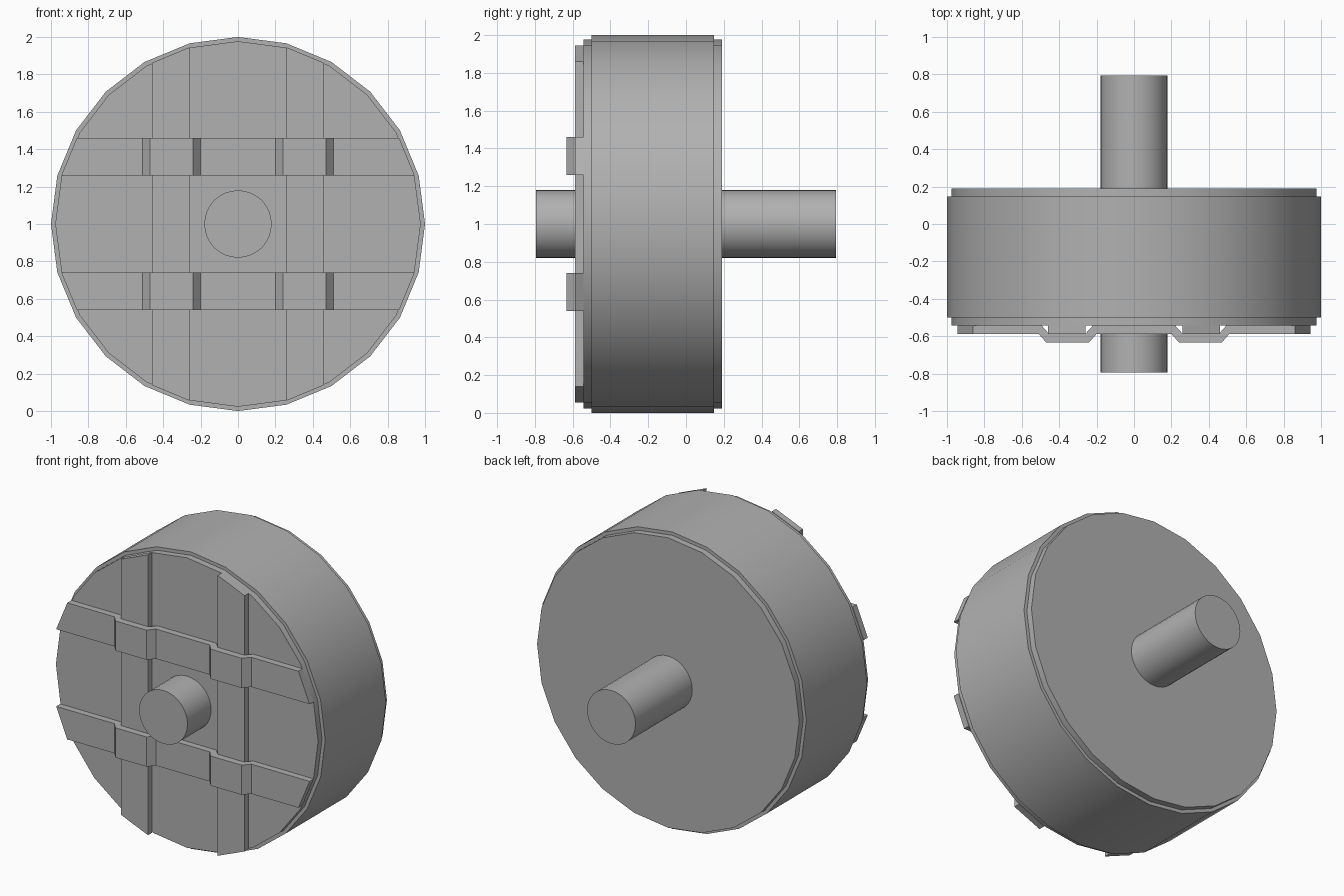
import bpy, bmesh
from math import pi

if "Cube" in bpy.data.objects:
    bpy.data.objects.remove(bpy.data.objects["Cube"])

SIDES, CZ = 24, 1.0
BACK, MID, FRONT = -0.543, -0.587, -0.633   # layered y levels on the front face

# Dark grey for every part
grey = bpy.data.materials.new("dark_grey")
grey.diffuse_color = (0.44, 0.44, 0.44, 1)
grey.use_nodes = True
grey.node_tree.nodes["Principled BSDF"].inputs["Base Color"].default_value = grey.diffuse_color


def cyl(name, radius, y0, y1, sides):
    bpy.ops.mesh.primitive_cylinder_add(vertices=sides, radius=radius, depth=y1 - y0,
                                        location=(0, (y0 + y1) / 2, CZ), rotation=(pi / 2, 0, 0))
    ob = bpy.context.object
    ob.name = name
    ob.data.materials.append(grey)
    bpy.ops.object.shade_smooth_by_angle(angle=pi / 6)


def loft(name, ring_a, ring_b):
    """Closed prism between two matching rings of points."""
    bm = bmesh.new()
    a = [bm.verts.new(p) for p in ring_a]
    b = [bm.verts.new(p) for p in ring_b]
    bm.faces.new(a)
    bm.faces.new(b)
    for i in range(len(a)):
        j = (i + 1) % len(a)
        bm.faces.new((a[i], a[j], b[j], b[i]))
    bmesh.ops.recalc_face_normals(bm, faces=bm.faces)
    me = bpy.data.meshes.new(name)
    bm.to_mesh(me)
    bm.free()
    me.materials.append(grey)
    bpy.context.collection.objects.link(bpy.data.objects.new(name, me))


def reach(d):
    """Distance to the core's rim at offset d (on its 15-30 degree facet)."""
    return 0.947 + (d - 0.254) * (0.849 - 0.947) / (0.490 - 0.254)


# Wheel drum, slightly narrower core showing at both faces, and axle
cyl("wheel_drum", 1.0, -0.5, 0.147, SIDES)
cyl("wheel_core", 0.977, BACK, 0.19, SIDES)
cyl("axle", 0.18, -0.795, 0.795, 32)

# Strap cross-section that bends over the upright boards
front_half = [(0.20, MID), (0.24, FRONT), (0.47, FRONT), (0.51, MID)]
back_half = [(0.22, BACK), (0.26, MID), (0.455, MID), (0.493, BACK)]


def strap_ring(d, side):
    half_f = front_half + [(reach(d), MID)]
    half_b = back_half + [(reach(d), BACK)]
    front = [(-x, y) for x, y in reversed(half_f)] + half_f
    back = list(reversed(half_b)) + [(-x, y) for x, y in half_b]
    return [(x, y, CZ + side * d) for x, y in front + back]


def board_ring(d, side):
    return [(side * d, y, CZ + s * reach(d))
            for y, s in ((BACK, -1), (MID, -1), (MID, 1), (BACK, 1))]


# Horizontal bent straps, and upright boards with ends following the rim
for side, strap, board in ((1, "upper_strap", "right_board"), (-1, "lower_strap", "left_board")):
    loft(strap, strap_ring(0.26, side), strap_ring(0.46, side))
    loft(board, board_ring(0.26, side), board_ring(0.46, side))
